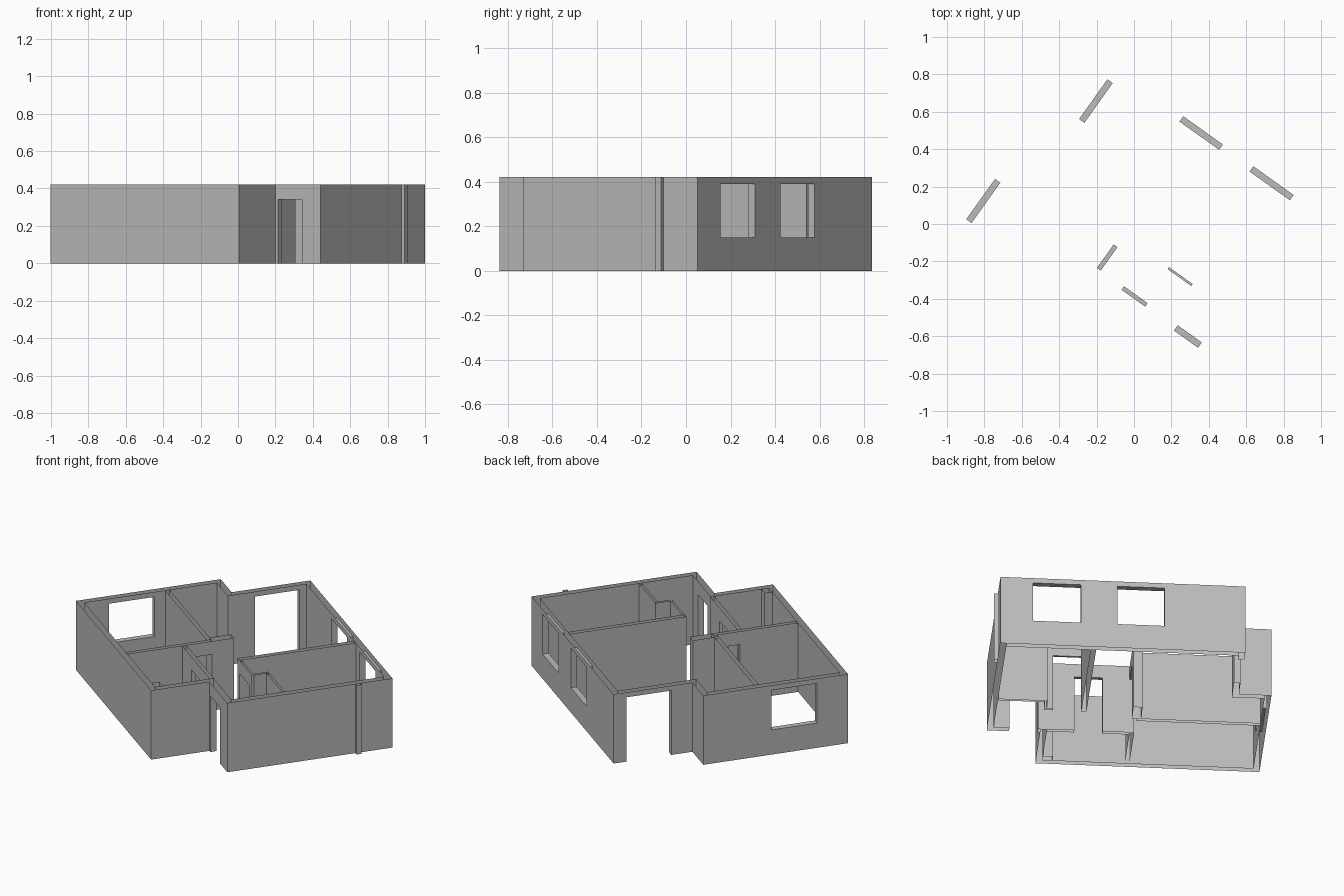
import bpy, bmesh, math
from mathutils import Vector, Matrix

if "Cube" in bpy.data.objects:
    bpy.data.objects.remove(bpy.data.objects["Cube"])

HEIGHT = 0.42
THICK = 0.035
PLAN = Matrix.Rotation(math.radians(-35.5), 4, 'Z')   # plan is turned on the site

plaster = bpy.data.materials.new("grey_plaster")
plaster.use_nodes = True
GREY = (0.5, 0.5, 0.5, 1)
plaster.diffuse_color = GREY
plaster.node_tree.nodes["Principled BSDF"].inputs["Base Color"].default_value = GREY


def quad(bm, corners, facing):
    """Add a face that points towards the given direction."""
    face = bm.faces.new([bm.verts.new(c) for c in corners])
    face.normal_update()
    if face.normal.dot(Vector(facing)) < 0:
        face.normal_flip()


def finish(bm, name):
    bmesh.ops.remove_doubles(bm, verts=bm.verts, dist=1e-5)
    bmesh.ops.transform(bm, matrix=PLAN, verts=bm.verts)
    mesh = bpy.data.meshes.new(name)
    bm.to_mesh(mesh)
    bm.free()
    mesh.materials.append(plaster)
    obj = bpy.data.objects.new(name, mesh)
    bpy.context.collection.objects.link(obj)


def wall(name, leaf_a, leaf_b, openings=(), ends=(False, False)):
    """Hollow wall of two leaves, open above and below.
    Each opening is (start, end, sill, head) along the wall."""
    bm = bmesh.new()
    axis = 0 if abs(leaf_a[0][0] - leaf_a[1][0]) > 1e-6 else 1
    depths = [leaf[0][1 - axis] for leaf in (leaf_a, leaf_b)]
    along = Vector((1, 0, 0)) if axis == 0 else Vector((0, 1, 0))
    across = Vector((0, 1, 0)) if axis == 0 else Vector((1, 0, 0))

    def at(s, d, z):
        return along * s + across * d + Vector((0, 0, z))

    # Leaves, split around the openings
    for leaf, d, other in ((leaf_a, depths[0], depths[1]), (leaf_b, depths[1], depths[0])):
        lo, hi = sorted(p[axis] for p in leaf)

        def panel(s0, s1, z0, z1):
            if s1 - s0 > 1e-5 and z1 - z0 > 1e-5:
                quad(bm, [at(s0, d, z0), at(s1, d, z0), at(s1, d, z1), at(s0, d, z1)],
                     across * (d - other))
        for s0, s1, sill, head in sorted(openings):
            panel(lo, s0, 0, HEIGHT)
            panel(s0, s1, 0, sill)
            panel(s0, s1, head, HEIGHT)
            lo = s1
        panel(lo, hi, 0, HEIGHT)

    def across_strip(s, z0, z1, facing):
        quad(bm, [at(s, depths[0], z0), at(s, depths[1], z0),
                  at(s, depths[1], z1), at(s, depths[0], z1)], facing)

    # Reveals: jambs, head and sill
    for s0, s1, sill, head in openings:
        across_strip(s0, sill, head, along)
        across_strip(s1, sill, head, -along)
        for z, way in ((sill, 1), (head, -1)):
            if z > 0:
                quad(bm, [at(s0, depths[0], z), at(s1, depths[0], z),
                          at(s1, depths[1], z), at(s0, depths[1], z)], (0, 0, way))

    # Free ends
    lo, hi = sorted(p[axis] for p in leaf_a)
    if ends[0]:
        across_strip(lo, 0, HEIGHT, -along)
    if ends[1]:
        across_strip(hi, 0, HEIGHT, along)
    finish(bm, name)


def partition(name, u0, u1, v0, v1, openings=(), ends=(False, False)):
    """Straight inner wall filling a rectangle of the plan."""
    if u1 - u0 > v1 - v0:
        wall(name, ((u0, v0), (u1, v0)), ((u0, v1), (u1, v1)), openings, ends)
    else:
        wall(name, ((u0, v0), (u0, v1)), ((u1, v0), (u1, v1)), openings, ends)


def window(s0, s1):
    return (s0, s1, 0.15, 0.39)


def door(s0, s1, head=0.34):
    return (s0, s1, 0, head)


# Outer shell: outline, offset inwards with mitred corners
outline = [(-0.745, -0.68), (0.49, -0.68), (0.49, -0.34), (0.785, -0.34),
           (0.785, 0.622), (-0.565, 0.622), (-0.565, 0.163), (-0.745, 0.163)]
count = len(outline)
inner = []
for i, point in enumerate(outline):
    p = Vector(point)
    d0 = (p - Vector(outline[i - 1])).normalized()
    d1 = (Vector(outline[(i + 1) % count]) - p).normalized()
    inner.append(tuple(p + THICK * (Vector((-d0.y, d0.x)) + Vector((-d1.y, d1.x)))))

shell = [("front_wall", []),
         ("porch_side_wall", []),
         ("entrance_wall", [door(0.505, 0.663)]),
         ("side_wall", []),
         ("back_wall", [window(-0.12, 0.14), window(0.34, 0.605)]),
         ("terrace_wall", [door(0.286, 0.547, 0.39)]),
         ("step_wall", []),
         ("bedroom_wall", [window(-0.5, -0.235)])]
for i, (name, openings) in enumerate(shell):
    j = (i + 1) % count
    wall(name, (outline[i], outline[j]), (inner[i], inner[j]), openings)

# Inner walls
partition("living_divider", 0.255, 0.283, -0.092, 0.587, ends=(True, False))
partition("hall_wall", -0.025, 0, -0.645, -0.15, [door(-0.306, -0.152)])
partition("hall_wall_end", -0.05, 0, -0.15, -0.022, ends=(True, True))
partition("bedroom_divider", -0.71, -0.025, -0.172, -0.148)
partition("bath_divider", 0, 0.455, -0.325, -0.302, [door(0.15, 0.305)])
partition("closet_door_wall", 0.283, 0.49, -0.092, -0.079, [door(0.286, 0.441)])
partition("closet_return", 0.476, 0.49, -0.079, 0.008, ends=(False, True))
partition("closet_side_wall", 0.49, 0.75, -0.006, 0.008)

# Service shaft in the front corner and pier on the side wall
partition("service_shaft", 0.4, 0.455, -0.645, -0.6, ends=(True, False))
partition("side_pier", 0.785, 0.805, 0.406, 0.436, ends=(True, True))
